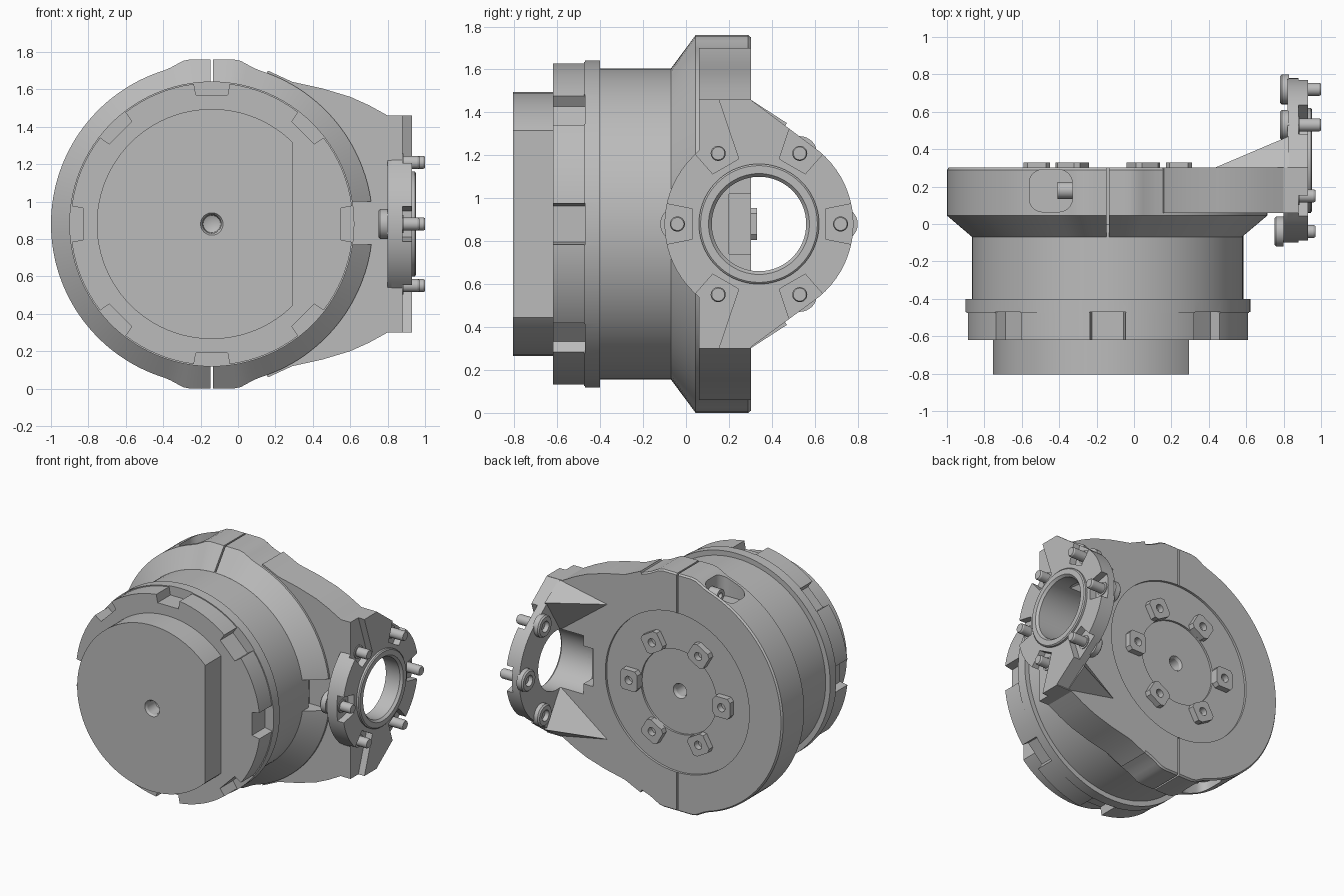
import bpy, bmesh
from math import sin, cos, pi, radians, hypot
from mathutils import Vector, Matrix

if "Cube" in bpy.data.objects:
    bpy.data.objects.remove(bpy.data.objects["Cube"])

CX, CZ = -0.14, 0.88      # main axis, along y
FY = 0.34                 # flange axis, along x

grey = bpy.data.materials.new("machined_grey")
grey.use_nodes = True
grey.diffuse_color = (0.5, 0.5, 0.5, 1)
grey.node_tree.nodes["Principled BSDF"].inputs["Base Color"].default_value = (0.5, 0.5, 0.5, 1)


def finish(name, bm):
    bmesh.ops.recalc_face_normals(bm, faces=bm.faces)
    mesh = bpy.data.meshes.new(name)
    bm.to_mesh(mesh)
    bm.free()
    mesh.materials.append(grey)
    ob = bpy.data.objects.new(name, mesh)
    bpy.context.collection.objects.link(ob)
    return ob


def on_main(u, v, h):
    return (CX + u, h, CZ + v)


def on_flange(u, v, h):
    return (h, FY + u, CZ + v)


def lathe(name, profile, place, segs=96, radius=None, closed=False):
    """Revolve (r, h) points; radius(r, angle) may reshape the outline."""
    bm = bmesh.new()
    rings = []
    for r, h in profile:
        if r == 0:
            rings.append([bm.verts.new(place(0, 0, h))] * segs)
            continue
        ring = []
        for i in range(segs):
            a = 2 * pi * i / segs
            rr = radius(r, a) if radius else r
            ring.append(bm.verts.new(place(rr * cos(a), rr * sin(a), h)))
        rings.append(ring)
    pairs = list(zip(rings, rings[1:]))
    if closed:
        pairs.append((rings[-1], rings[0]))
    for p, q in pairs:
        for i in range(segs):
            j = (i + 1) % segs
            corners = list(dict.fromkeys((p[i], p[j], q[j], q[i])))
            bm.faces.new(corners)
    return finish(name, bm)


def prism(name, outline, place, low, high):
    bm = bmesh.new()
    a = [bm.verts.new(place(u, v, low)) for u, v in outline]
    b = [bm.verts.new(place(u, v, high)) for u, v in outline]
    bm.faces.new(a)
    bm.faces.new(b)
    for i in range(len(a)):
        j = (i + 1) % len(a)
        bm.faces.new((a[i], a[j], b[j], b[i]))
    return finish(name, bm)


def hull(name, points):
    bm = bmesh.new()
    for p in points:
        bm.verts.new(p)
    bmesh.ops.convex_hull(bm, input=bm.verts)
    bmesh.ops.dissolve_limit(bm, angle_limit=0.005, verts=bm.verts, edges=bm.edges)
    return finish(name, bm)


def box(name, x, y, z, bevel=0):
    bm = bmesh.new()
    size = Matrix.Diagonal((x[1] - x[0], y[1] - y[0], z[1] - z[0], 1))
    mid = Matrix.Translation([(k[0] + k[1]) / 2 for k in (x, y, z)])
    bmesh.ops.create_cube(bm, size=1, matrix=mid @ size)
    if bevel:
        upright = [e for e in bm.edges if abs((e.verts[0].co - e.verts[1].co).z) > 0.01]
        bmesh.ops.bevel(bm, geom=upright, offset=bevel, segments=6, profile=0.5, affect='EDGES')
    return finish(name, bm)


def cut(targets, cutters):
    for ob in targets:
        bpy.context.view_layer.objects.active = ob
        for c in cutters:
            m = ob.modifiers.new("cut", 'BOOLEAN')
            m.operation, m.solver, m.object = 'DIFFERENCE', 'EXACT', c
            bpy.ops.object.modifier_apply(modifier=m.name)
    for c in cutters:
        bpy.data.objects.remove(c)


def turned(points, angle):
    c, s = cos(angle), sin(angle)
    return [(u * c - v * s, u * s + v * c) for u, v in points]


# Front boss with one flat side and a centre hole
boss = lathe("front_boss", [(0, -.68), (.046, -.7), (.05, -.79), (.06, -.805), (.615, -.805),
                            (.615, -.6), (0, -.6)], on_main)
cut([boss], [box("flat_cutter", (.295, 1), (-1, 0), (0, 2))])

# Notched ring
ring = lathe("notched_ring", [(0, -.62), (.755, -.62), (.755, -.475), (.762, -.475),
                              (.762, -.4), (0, -.4)], on_main)
notch = [(.69, -.085), (.8, -.105), (.8, .105), (.69, .085)]
cut([ring], [prism("notch_cutter", turned(notch, k * pi / 4), on_main, -.7, -.47) for k in range(8)])

lathe("drum", [(0, -.41), (.725, -.41), (.725, 0), (0, 0)], on_main)


# Clamp: conical collar with split lugs, recessed back and centre hole
def clamp_radius(r, a):
    if r < .8:
        return r
    u, v = abs(cos(a)), abs(sin(a))
    lug = min(.88 / max(v, .01), (.06 * .14 + .11 * .88) / (.06 * u + .11 * v))
    return max(.86, lug if u < .32 else 0) + r - .86


clamp = lathe("clamp", [(0, -.07), (.725, -.07), (.86, .045), (.86, .29), (.85, .302), (.59, .302),
                        (.59, .285), (.31, .285), (.31, .27), (.055, .27), (.045, .25),
                        (.045, .15), (0, .13)], on_main, 144, clamp_radius)
cutters = [box("front_slot", (.545, .9), (-.2, .06), (.77, 1.0))]
for s in (1, -1):
    z = sorted((CZ + s * .59, CZ + s))
    cutters.append(box("split_cutter", (CX - .006, CX + .006), (-.2, .5), z))
    z = sorted((CZ + s * .69, CZ + s))
    cutters.append(box("pocket_cutter", (-.56, -.33), (.065, .29), z, .07))
cut([clamp], cutters)
for s in (1, -1):
    lathe("clamp_screw", [(0, -.38), (.02, -.38), (.02, -.41), (.045, -.41), (.045, -.32), (0, -.32)],
          lambda u, v, h: (h, .18 + u, CZ + s * .745 + v), 24)

# Arm reaching sideways to the flange
upper = [(.16, 1.70), (.29, 1.64), (.45, 1.605), (.6, 1.56), (.7, 1.515), (.8, 1.46), (.93, 1.46)]
outer = [(x - CX, z - CZ) for x, z in upper]
outer += [(u, -v) for u, v in reversed(outer)]
inner = [(.73 * cos(radians(a)), .73 * sin(radians(a))) for a in range(-70, 71, 5)]
arm = prism("arm", outer + inner, on_main, .06, .302)

# Flange plate, tangent to its round rim
rim = [(FY + .44 * cos(2 * pi * i / 72), CZ + .44 * sin(2 * pi * i / 72)) for i in range(72)]
rim += [(.30, 1.46), (.30, .305)]
flange = hull("flange", [(x, y, z) for x in (.82, .93) for y, z in rim])
front_rim = lathe("front_rim", [(.22, .80), (.44, .80), (.44, .86), (.22, .86)], on_flange, 72, closed=True)
cut([front_rim], [box("rim_cutter", (.7, 1), (.3, 1), (0, 2))])

# Gussets between arm and flange
gussets = [hull("gusset", [(.43, .30, CZ + s * .5), (.83, .30, CZ + s * .58), (.83, .47, CZ + s * .47),
                           (.83, .30, CZ + s * .2), (.43, .28, CZ + s * .5), (.83, .28, CZ + s * .4)])
           for s in (1, -1)]

# Bore and inner pocket
cut([clamp, arm, flange] + gussets,
    [lathe("bore_cutter", [(0, .63), (.22, .63), (.22, 1.1), (0, 1.1)], on_flange, 72),
     box("inner_pocket", (.55, .8), (.2, .5), (.74, 1.02))])

# Recessed seats under the bolts; two run out to the arm corners
seats = []
for k in range(6):
    far = .8 if k in (2, 4) else .5
    half = .07 + (far - .31) * .2
    seat = [(.31, -.07), (far, -half), (far, half), (.31, .07)]
    seats.append(prism("seat_cutter", turned(seat, k * pi / 3), on_flange, .88, 1.1))
cut([arm, flange], seats)

lathe("bore_collar", [(.22, .84), (.28, .84), (.28, .945), (.272, .952), (.235, .952), (.22, .935)],
      on_flange, 72, closed=True)

# Flange bolts: socket head inside, stud outside
for k in range(6):
    a = k * pi / 3
    shift = 0 if cos(a) > 0 else -.03
    bolt = [(0, .81), (.035, .81), (.04, .78), (.07, .78), (.08, .79), (.08, .83),
            (.035, .83), (.035, .99), (.03, 1.0), (0, 1.0)]
    lathe("flange_bolt", [(r, h + shift) for r, h in bolt],
          lambda u, v, h: on_flange(.38 * cos(a) + u, .38 * sin(a) + v, h), 32)
    lathe("bolt_washer", [(0, .87), (.048, .87), (.048, .886), (0, .886)],
          lambda u, v, h: on_flange(.38 * cos(a) + u, .38 * sin(a) + v, h), 32)

# Six drilled pads on the back
pad = [(.31, -.05), (.33, -.075), (.43, -.075), (.45, -.05), (.45, .05), (.43, .075), (.33, .075), (.31, .05)]
for k in range(6):
    a = k * pi / 3
    block = prism("back_pad", turned(pad, a), on_main, .26, .33)
    cut([block], [lathe("hole_cutter", [(0, .28), (.03, .28), (.03, .4), (0, .4)],
                        lambda u, v, h: on_main(.38 * cos(a) + u, .38 * sin(a) + v, h), 24)])

# Smooth curved walls, keep hard edges
for ob in bpy.context.scene.objects:
    ob.select_set(ob.type == 'MESH')
bpy.context.view_layer.objects.active = clamp
bpy.ops.object.shade_smooth_by_angle(angle=radians(25))
